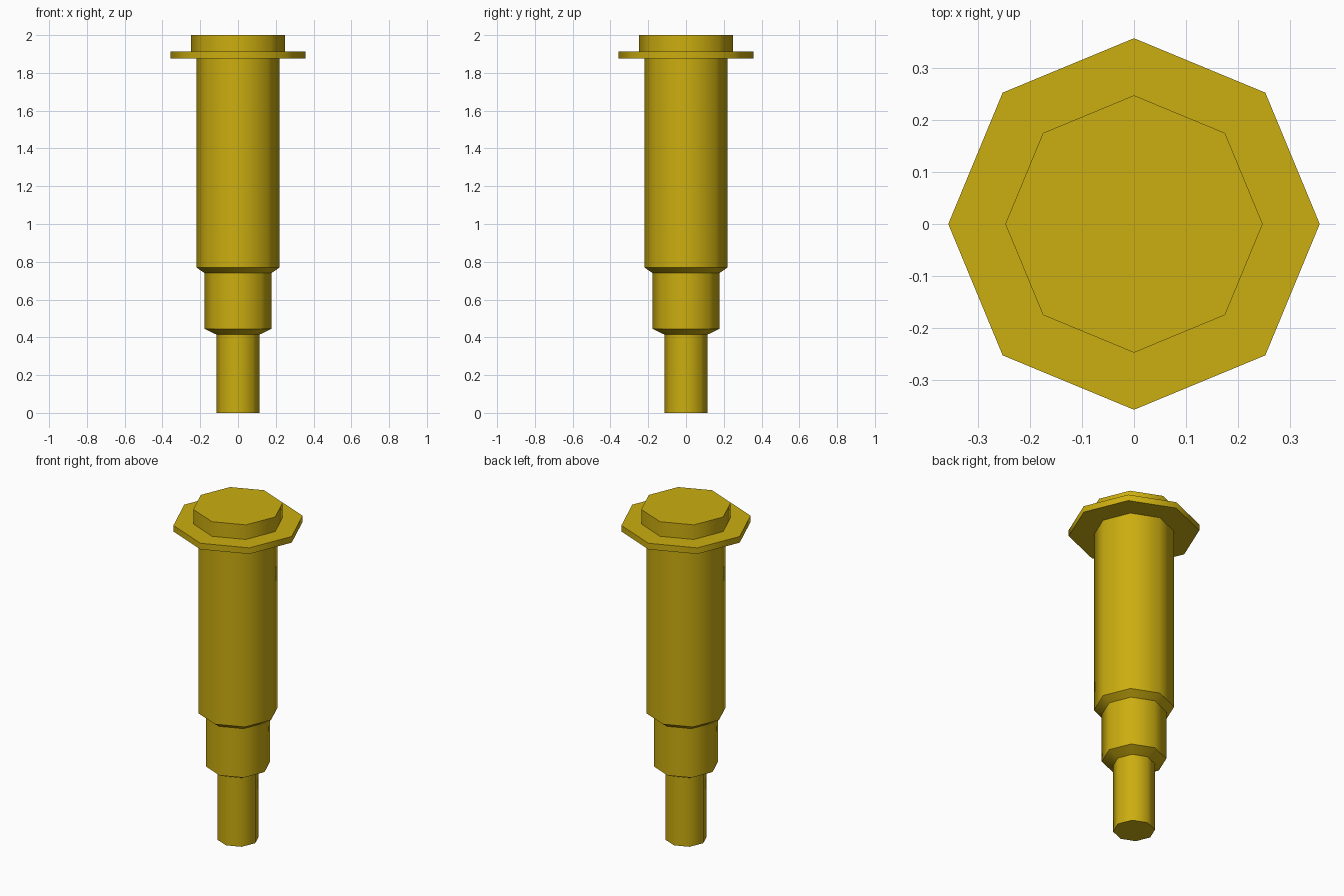
import bpy, bmesh, math

if "Cube" in bpy.data.objects:
    bpy.data.objects.remove(bpy.data.objects["Cube"])

SIDES = 8

# Half profile (radius, height) from foot to head
PROFILE = [
    (0.115, 0.0), (0.115, 0.415),      # narrow tip
    (0.177, 0.445), (0.177, 0.74),     # middle step
    (0.22, 0.77), (0.22, 1.875),       # main shaft
    (0.358, 1.875), (0.358, 1.912),    # flange
    (0.248, 1.912), (0.248, 2.0),      # head
]

# Stepped octagonal pin, turned from the profile
bm = bmesh.new()
rings = []
for r, z in PROFILE:
    rings.append([bm.verts.new((r * math.cos(2 * math.pi * i / SIDES),
                                r * math.sin(2 * math.pi * i / SIDES), z))
                  for i in range(SIDES)])
for low, high in zip(rings, rings[1:]):
    for i in range(SIDES):
        j = (i + 1) % SIDES
        bm.faces.new((low[i], low[j], high[j], high[i]))

# End caps
bm.faces.new(rings[0][::-1])
bm.faces.new(rings[-1])
bmesh.ops.recalc_face_normals(bm, faces=bm.faces)

mesh = bpy.data.meshes.new("stepped_pin")
bm.to_mesh(mesh)
bm.free()
pin = bpy.data.objects.new("stepped_pin", mesh)
bpy.context.collection.objects.link(pin)

# Brass colour
brass = bpy.data.materials.new("brass")
brass.diffuse_color = (0.6, 0.42, 0.005, 1)
brass.use_nodes = True
brass.node_tree.nodes["Principled BSDF"].inputs["Base Color"].default_value = brass.diffuse_color
mesh.materials.append(brass)

# Smooth round the sides, sharp at steps and caps
bpy.context.view_layer.objects.active = pin
pin.select_set(True)
bpy.ops.object.shade_smooth_by_angle(angle=math.radians(48))
